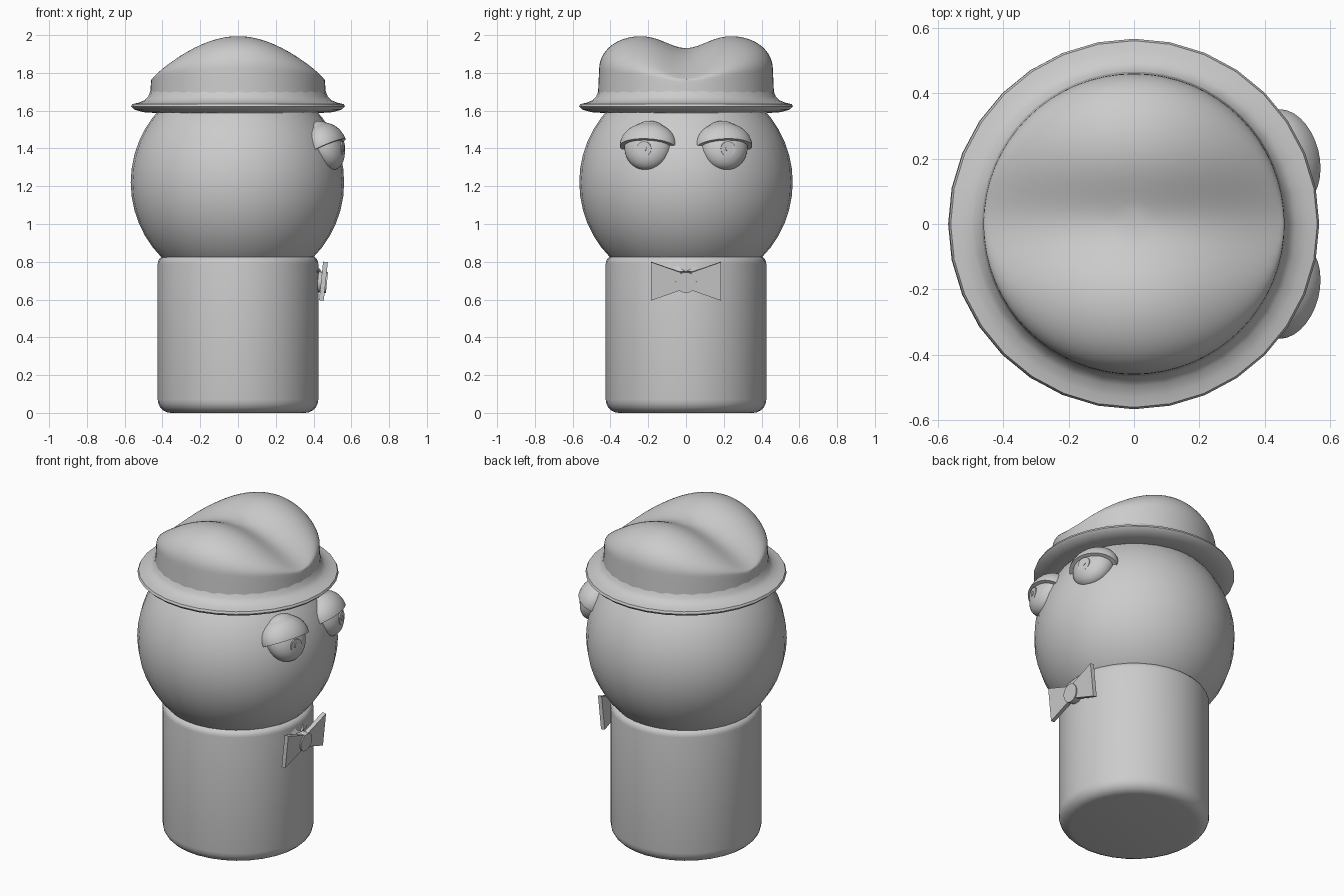
import bpy, bmesh, math
from mathutils import Matrix, Vector

if "Cube" in bpy.data.objects:
    bpy.data.objects.remove(bpy.data.objects["Cube"])

grey = bpy.data.materials.new("plain_grey")
grey.use_nodes = True
colour = (0.6, 0.6, 0.6, 1)
grey.diffuse_color = colour
grey.node_tree.nodes["Principled BSDF"].inputs["Base Color"].default_value = colour


def finish(name, bm, smooth=True, angle=40):
    bmesh.ops.recalc_face_normals(bm, faces=bm.faces)
    mesh = bpy.data.meshes.new(name)
    bm.to_mesh(mesh)
    bm.free()
    mesh.materials.append(grey)
    obj = bpy.data.objects.new(name, mesh)
    bpy.context.collection.objects.link(obj)
    if smooth:
        bpy.ops.object.select_all(action='DESELECT')
        obj.select_set(True)
        bpy.context.view_layer.objects.active = obj
        bpy.ops.object.shade_smooth_by_angle(angle=math.radians(angle))
    return obj


def rings(bm, levels, segments, point):
    """Skin a stack of rings; point(level, angle) gives each position."""
    loops = [[bm.verts.new(point(l, math.tau * i / segments)) for i in range(segments)]
             for l in levels]
    for a, b in zip(loops, loops[1:]):
        for i in range(segments):
            j = (i + 1) % segments
            bm.faces.new((a[i], a[j], b[j], b[i]))
    return loops


def lathe(name, profile, segments=32, caps=True):
    bm = bmesh.new()
    loops = rings(bm, profile, segments,
                  lambda p, t: (p[0] * math.cos(t), p[0] * math.sin(t), p[1]))
    if caps:
        bm.faces.new(loops[0])
        bm.faces.new(loops[-1])
    return finish(name, bm)


def plate(name, outline, thickness, matrix):
    """Extrude a (y, z) outline along x."""
    bm = bmesh.new()
    face = bm.faces.new([bm.verts.new((-thickness / 2, y, z)) for y, z in outline])
    out = bmesh.ops.extrude_face_region(bm, geom=[face])
    moved = [v for v in out["geom"] if isinstance(v, bmesh.types.BMVert)]
    bmesh.ops.translate(bm, verts=moved, vec=(thickness, 0, 0))
    bm.transform(matrix)
    return finish(name, bm, smooth=False)


# Body with rounded rims
def corner(r, z, size, start):
    return [(r + size * math.cos(start + i * math.pi / 10),
             z + size * math.sin(start + i * math.pi / 10)) for i in range(6)]


lathe("body", corner(0.355, 0.07, 0.07, -math.pi / 2) + corner(0.385, 0.79, 0.04, 0))

# Head
bm = bmesh.new()
bmesh.ops.create_uvsphere(bm, u_segments=32, v_segments=24, radius=0.565,
                          matrix=Matrix.Translation((-0.003, 0, 1.22)))
finish("head", bm)

# Hat brim
lathe("hat_brim", [(0.38, 1.60), (0.44, 1.588), (0.50, 1.592), (0.55, 1.606), (0.566, 1.622),
                   (0.56, 1.635), (0.53, 1.641), (0.495, 1.655), (0.475, 1.675), (0.462, 1.71)])

# Hat crown: two rounded lobes with a valley between them
R = 0.46


def crown_height(x, y):
    along = math.cos(math.pi / 2 * min(abs(x) / 0.48, 1))
    half = math.sqrt(max(R * R - x * x, 1e-6))
    across = math.sqrt(max(0, 1 - min(abs(y) / half, 1) ** 4))
    valley = math.exp(-(y / 0.15) ** 2)
    return 1.785 + 0.222 * along * (0.15 + 0.85 * across) - valley * (0.076 - 0.04 * (x / R) ** 2)


def crown_point(level, t):
    kind, k = level
    c, s = math.cos(t), math.sin(t)
    if kind == "wall":
        r = R + 0.008 * (1 - k)
        return (r * c, r * s, 1.64 + k * (crown_height(R * c, R * s) - 1.64))
    return (R * k * c, R * k * s, crown_height(R * k * c, R * k * s))


bm = bmesh.new()
levels = [("wall", i / 5) for i in range(6)]
levels += [("top", math.cos(math.pi / 2 * i / 20)) for i in range(1, 20)]
loops = rings(bm, levels, 64, crown_point)
bm.faces.new(loops[-1])
finish("hat_crown", bm, angle=60)

# Eyes: tapered ball, tilted half-dome lid, pupil and inner ring
for side, label in ((1, "left"), (-1, "right")):
    place = (Matrix.Translation((0.463, side * 0.2, 1.415))
             @ Matrix.Rotation(side * math.radians(14), 4, 'Z')
             @ Matrix.Rotation(math.radians(-25), 4, 'Y'))
    bm = bmesh.new()
    bmesh.ops.create_uvsphere(bm, u_segments=32, v_segments=20, radius=1)
    bm.transform(place @ Matrix.Diagonal((0.09, 0.128, 0.138, 1)))
    finish(label + "_eyeball", bm)

    bm = bmesh.new()
    bmesh.ops.create_uvsphere(bm, u_segments=32, v_segments=20, radius=1)
    cut = bmesh.ops.bisect_plane(bm, geom=bm.verts[:] + bm.edges[:] + bm.faces[:],
                                 plane_co=(0, 0, -0.08), plane_no=(0, 0, 1), clear_inner=True)
    rim = [e for e in cut["geom_cut"] if isinstance(e, bmesh.types.BMEdge)]
    bmesh.ops.contextual_create(bm, geom=rim)
    bm.transform(place @ Matrix.Diagonal((0.11, 0.153, 0.125, 1)))
    finish(label + "_eyelid", bm)

    for part, radius, lift in (("pupil", 0.04, 0), ("pupil_centre", 0.015, 0.004)):
        bm = bmesh.new()
        bmesh.ops.create_cone(bm, cap_ends=True, segments=24, radius1=radius, radius2=radius,
                              depth=0.008)
        normal = Vector((0.92, 0, -0.4)).normalized()
        spot = Vector((0.078 + lift, 0, -0.055))
        bm.transform(place @ Matrix.Translation(spot)
                     @ normal.to_track_quat('Z', 'Y').to_matrix().to_4x4())
        finish(label + "_" + part, bm)

# Bow tie: flared wings, round knot, collar flaps
for side, label in ((1, "left"), (-1, "right")):
    wing = [(0, 0.04), (0.185, 0.105), (0.185, -0.1), (0, -0.035)]
    plate(label + "_bow_wing", [(side * y, z) for y, z in wing], 0.025,
          Matrix.Translation((0.452, 0, 0.695)) @ Matrix.Rotation(math.radians(6), 4, 'Y'))
    flap = [(0.0, -0.05), (0.03, -0.03), (0.105, 0.052), (0.17, 0.03), (0.06, -0.05)]
    plate(label + "_collar_flap", [(side * y, z) for y, z in flap], 0.02,
          Matrix.Translation((0.415, 0, 0.795)) @ Matrix.Rotation(math.radians(-20), 4, 'Y')
          @ Matrix.Rotation(side * math.radians(14), 4, 'Z'))

bm = bmesh.new()
bmesh.ops.create_cone(bm, cap_ends=True, segments=20, radius1=0.055, radius2=0.055, depth=0.05)
bm.transform(Matrix.Translation((0.446, 0, 0.692)) @ Matrix.Rotation(math.pi / 2 + 0.1, 4, 'Y'))
finish("bow_knot", bm)
